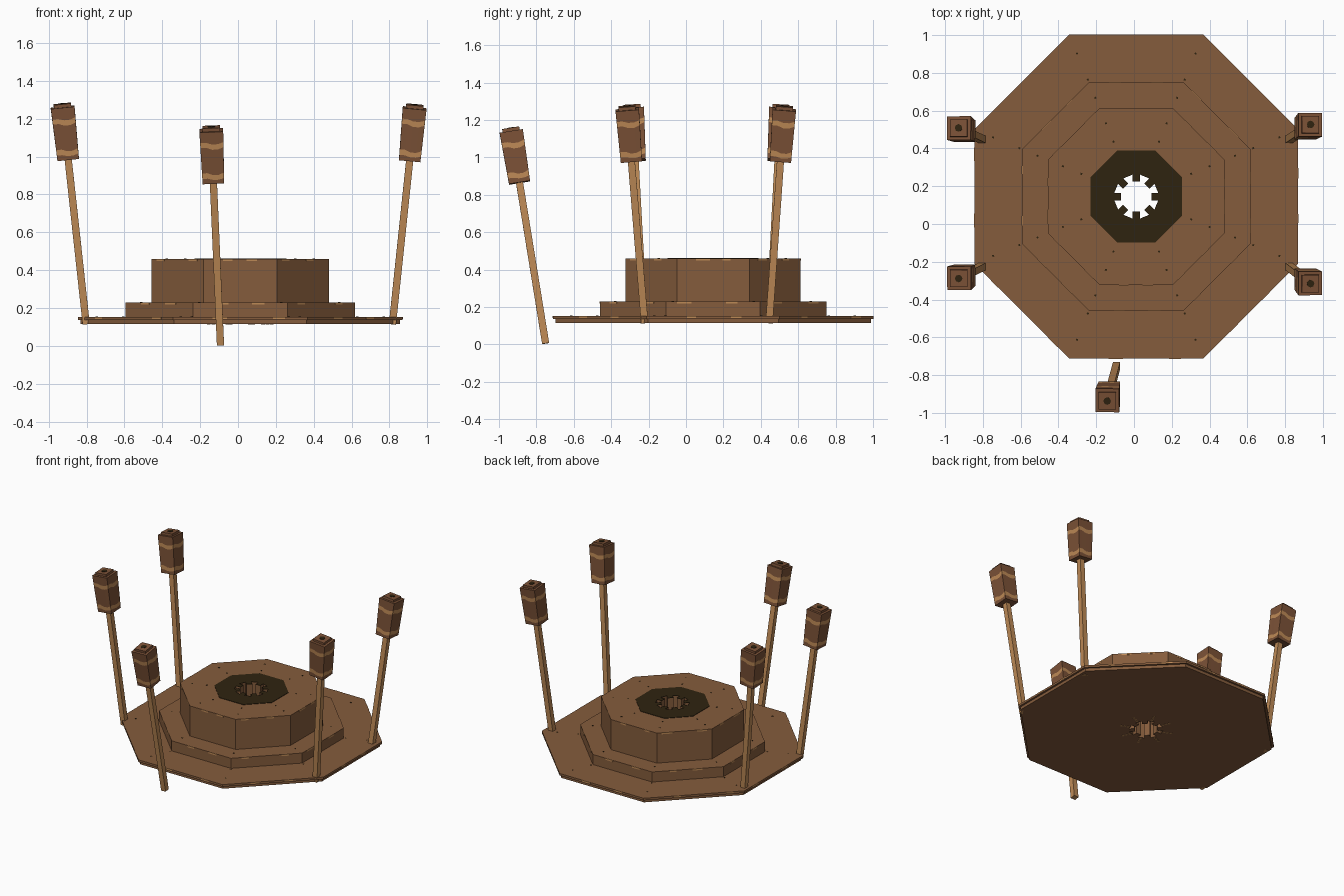
import bpy, bmesh, math, random
from mathutils import Vector, Matrix

if "Cube" in bpy.data.objects:
    bpy.data.objects.remove(bpy.data.objects["Cube"])

random.seed(4)
CX, CY = 0.012, 0.145


def material(name, rgb):
    m = bpy.data.materials.new(name)
    lin = [(c / 255 / 12.92 if c < 10 else ((c / 255 + 0.055) / 1.055) ** 2.4) for c in rgb]
    m.diffuse_color = (*lin, 1)
    m.use_nodes = True
    m.node_tree.nodes["Principled BSDF"].inputs["Base Color"].default_value = m.diffuse_color
    return m


BROWN = material("brown wood", (133, 92, 60))
HEAD = material("red brown wood", (124, 82, 55))
TAN = material("tan wood", (190, 138, 86))
DARK = material("charred wood", (47, 35, 16))


def finish(bm, name, mats):
    bmesh.ops.recalc_face_normals(bm, faces=bm.faces)
    me = bpy.data.meshes.new(name)
    bm.to_mesh(me)
    bm.free()
    for m in mats:
        me.materials.append(m)
    ob = bpy.data.objects.new(name, me)
    bpy.context.collection.objects.link(ob)
    return ob


def add_box(bm, size, matrix):
    bmesh.ops.create_cube(bm, size=1, matrix=matrix @ Matrix.Diagonal((*size, 1)))


def polar(r, deg, z):
    a = math.radians(deg)
    return Vector((CX + r * math.cos(a), CY + r * math.sin(a), z))


def gear(z):
    # eight square teeth pointing into the central hole
    pts = []
    for k in range(8):
        a = 45 * k
        for r, s in ((0.118, -1), (0.082, -1), (0.082, 1), (0.118, 1)):
            pts.append(polar(r, a + s * math.degrees(math.asin(0.02 / r)), z))
    return pts


def tier(name, apothem, z0, z1, mat):
    # octagonal slab with the toothed hole through it
    bm = bmesh.new()
    r = apothem / math.cos(math.pi / 8)
    outer = [polar(r, 22.5 + 45 * k, z0) for k in range(8)]
    edges = []
    for loop in (outer, gear(z0)):
        vs = [bm.verts.new(p) for p in loop]
        edges += [bm.edges.new((v, vs[(i + 1) % len(vs)])) for i, v in enumerate(vs)]
    bmesh.ops.triangle_fill(bm, edges=edges, use_beauty=True, use_dissolve=False)
    ext = bmesh.ops.extrude_face_region(bm, geom=bm.faces[:], use_keep_orig=True)
    verts = [g for g in ext["geom"] if isinstance(g, bmesh.types.BMVert)]
    bmesh.ops.translate(bm, verts=verts, vec=(0, 0, z1 - z0))
    bmesh.ops.dissolve_limit(bm, angle_limit=0.01, verts=bm.verts[:], edges=bm.edges[:])
    return finish(bm, name, [mat])


# stepped platform
tier("base_lower", 0.843, 0.115, 0.137, BROWN)
tier("base_upper", 0.857, 0.137, 0.153, BROWN)
tier("middle_step", 0.605, 0.153, 0.23, BROWN)
tier("top_step", 0.468, 0.23, 0.46, BROWN)
tier("charred_ring", 0.243, 0.46, 0.463, DARK)

# worn tan chips along the upper rims
bm = bmesh.new()
for apothem, z in ((0.857, 0.153), (0.605, 0.23), (0.468, 0.46)):
    half = apothem * math.tan(math.pi / 8)
    for k in range(8):
        for side in (-1, 1):
            w = random.uniform(0.04, 0.08)
            off = side * random.uniform(0.3, 0.8) * (half - w / 2)
            m = (Matrix.Translation((CX, CY, z - 0.006)) @ Matrix.Rotation(math.radians(45 * k), 4, 'Z')
                 @ Matrix.Translation((apothem, off, 0)))
            add_box(bm, (0.003, w, 0.012), m)
finish(bm, "rim_chips", [TAN])

# small peg holes on the step tops
bm = bmesh.new()
for r, z in ((0.315, 0.46), (0.42, 0.46), (0.566, 0.23), (0.67, 0.153), (0.82, 0.153)):
    for k in range(8):
        a = 22.5 + 45 * k
        add_box(bm, (0.01, 0.01, 0.003),
                Matrix.Translation(polar(r, a, z)) @ Matrix.Rotation(math.radians(a), 4, 'Z'))
finish(bm, "peg_holes", [DARK])

# radiating slots under the base
bm = bmesh.new()
for k in range(8):
    a = 22.5 + 45 * k
    for r in (0.13, 0.155, 0.18):
        add_box(bm, (0.016, 0.014, 0.003),
                Matrix.Translation(polar(r, a, 0.115)) @ Matrix.Rotation(math.radians(a), 4, 'Z'))
finish(bm, "underside_slots", [TAN])


def head_mesh(bm, length, w0, w1):
    # square lantern head with wavy tan bands; levels as fraction, wave size
    levels = [(0, 0), (0.09, 0.02), (0.19, 0.03), (0.68, 0.03), (0.78, 0.025), (1, 0)]
    seg, rings = 4, []
    corners = [(-1, -1), (1, -1), (1, 1), (-1, 1)]
    for t, wave in levels:
        w = (w0 + (w1 - w0) * t) / 2
        ring = []
        for c in range(4):
            a, b = Vector(corners[c]), Vector(corners[(c + 1) % 4])
            for s in range(seg):
                p = a.lerp(b, s / seg) * w
                dz = wave * math.sin(math.pi / 2 * s + 0.8)
                ring.append(bm.verts.new((p.x, p.y, (t + dz) * length)))
        rings.append(ring)
    n = 4 * seg
    for lv in range(len(rings) - 1):
        for i in range(n):
            j = (i + 1) % n
            f = bm.faces.new((rings[lv][i], rings[lv][j], rings[lv + 1][j], rings[lv + 1][i]))
            f.material_index = 1 if lv in (1, 3) else 0
    bm.faces.new(rings[0])
    bm.faces.new(rings[-1])


def torch(name, foot, neck, top):
    foot, neck, top = Vector(foot), Vector(neck), Vector(top)
    axis = (top - foot).normalized()
    rot = Vector((0, 0, 1)).rotation_difference(axis).to_matrix().to_4x4()
    # pole
    bm = bmesh.new()
    d = neck - foot
    prot = Vector((0, 0, 1)).rotation_difference(d).to_matrix().to_4x4()
    add_box(bm, (0.038, 0.038, d.length + 0.02), Matrix.Translation((foot + neck) / 2) @ prot)
    finish(bm, name + "_pole", [TAN])
    # head
    at = Matrix.Translation(neck) @ rot
    bm = bmesh.new()
    head_mesh(bm, 0.278, 0.114, 0.126)
    bm.transform(at)
    finish(bm, name + "_head", [HEAD, TAN])
    # stepped cap
    bm = bmesh.new()
    add_box(bm, (0.092, 0.092, 0.02), at @ Matrix.Translation((0, 0, 0.286)))
    finish(bm, name + "_cap", [HEAD])
    # wick hole
    bm = bmesh.new()
    bmesh.ops.create_cone(bm, cap_ends=True, segments=8, radius1=0.02, radius2=0.02, depth=0.006,
                          matrix=at @ Matrix.Translation((0, 0, 0.296)))
    finish(bm, name + "_wick", [DARK])


torch("back_left_torch", (-0.803, 0.447, 0.125), (-0.897, 0.492, 0.985), (-0.928, 0.512, 1.28))
torch("back_right_torch", (0.817, 0.445, 0.125), (0.907, 0.505, 0.98), (0.925, 0.53, 1.27))
torch("front_left_torch", (-0.803, -0.225, 0.125), (-0.897, -0.272, 0.985), (-0.925, -0.29, 1.28))
torch("front_right_torch", (0.817, -0.222, 0.125), (0.907, -0.292, 0.98), (0.925, -0.315, 1.27))
torch("front_torch", (-0.093, -0.752, 0.015), (-0.13, -0.89, 0.865), (-0.14, -0.937, 1.16))
